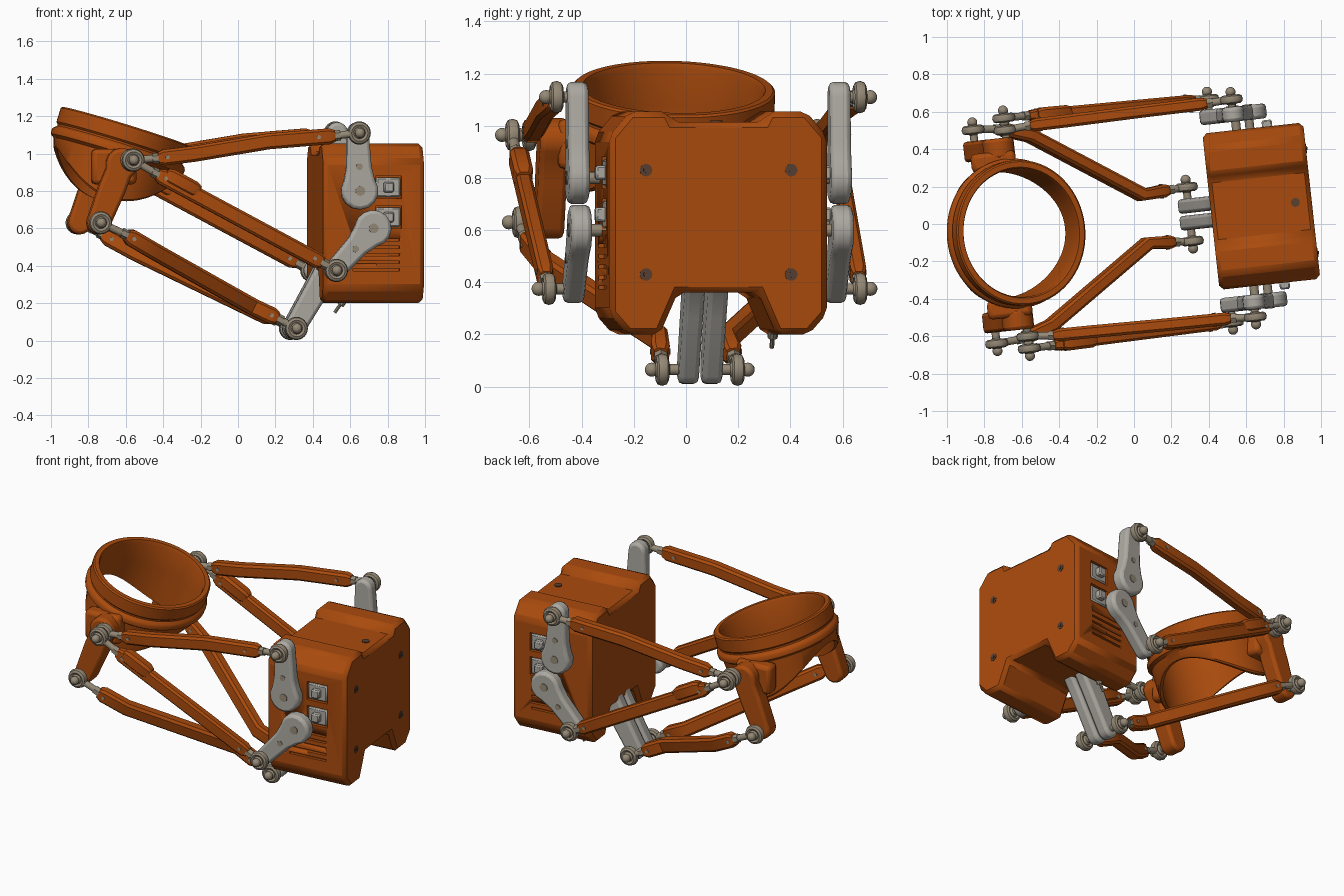
import bpy, bmesh, math
from mathutils import Matrix, Vector

if "Cube" in bpy.data.objects:
    bpy.data.objects.remove(bpy.data.objects["Cube"])

# Everything is built in a frame symmetric about local y = 0, then yawed slightly
FRAME = Matrix.Rotation(math.radians(6.3), 4, 'Z') @ Matrix.Translation((0, 0.02, 0))
Y = Vector((0, 1, 0))


def material(name, rgb):
    m = bpy.data.materials.new(name)
    m.diffuse_color = (*rgb, 1)
    m.use_nodes = True
    m.node_tree.nodes["Principled BSDF"].inputs["Base Color"].default_value = m.diffuse_color
    return m


ORANGE = material("orange_paint", (0.40, 0.07, 0.004))
STEEL = material("worn_steel", (0.30, 0.25, 0.18))
LIGHT = material("light_grey", (0.42, 0.40, 0.36))
DARK = material("dark_metal", (0.10, 0.05, 0.03))


def finish(bm, name, mat, mirror=True, bevel=0, seg=1):
    bmesh.ops.recalc_face_normals(bm, faces=bm.faces)
    me = bpy.data.meshes.new(name)
    bm.to_mesh(me)
    bm.free()
    ob = bpy.data.objects.new(name, me)
    bpy.context.collection.objects.link(ob)
    ob.matrix_world = FRAME
    me.materials.append(mat)
    if bevel:
        b = ob.modifiers.new("bevel", 'BEVEL')
        b.width, b.segments = bevel, seg
        b.limit_method, b.angle_limit = 'ANGLE', math.radians(30)
    if mirror:
        m = ob.modifiers.new("mirror", 'MIRROR')
        m.use_axis = (False, True, False)
        m.use_mirror_merge = False
    bpy.ops.object.select_all(action='DESELECT')
    bpy.context.view_layer.objects.active = ob
    ob.select_set(True)
    bpy.ops.object.shade_smooth_by_angle(angle=math.radians(35))
    return ob


def box(bm, c, s):
    bmesh.ops.create_cube(bm, size=1, matrix=Matrix.Translation(c) @ Matrix.Diagonal((*s, 1)))


def rod(bm, a, b, r, seg=16):
    a, b = Vector(a), Vector(b)
    rot = (b - a).to_track_quat('Z', 'Y').to_matrix().to_4x4()
    bmesh.ops.create_cone(bm, cap_ends=True, segments=seg, radius1=r, radius2=r,
                          depth=(b - a).length, matrix=Matrix.Translation((a + b) / 2) @ rot)


def ball(bm, p, r):
    bmesh.ops.create_uvsphere(bm, u_segments=16, v_segments=10, radius=r,
                              matrix=Matrix.Translation(p))


def lathe(bm, rings, mat, seg):
    """rings(angle) gives a closed (r, h) profile, swept round the z axis of mat."""
    loops = []
    for i in range(seg):
        t = 2 * math.pi * i / seg
        loops.append([bm.verts.new(mat @ Vector((r * math.cos(t), r * math.sin(t), h)))
                      for r, h in rings(t)])
    for a, b in zip(loops, loops[1:] + loops[:1]):
        for j in range(len(a)):
            bm.faces.new((a[j], b[j], b[j - 1], a[j - 1]))


def prism(bm, pts, vec):
    """Extrude a closed outline along vec."""
    f = bm.faces.new([bm.verts.new(p) for p in pts])
    ex = bmesh.ops.extrude_face_region(bm, geom=[f])
    bmesh.ops.translate(bm, vec=vec, verts=[g for g in ex["geom"] if isinstance(g, bmesh.types.BMVert)])


def arm(bm, p, rp, q, rq, y0, y1):
    """Servo horn: round bulb at p, straight neck to a round tip at q (x, z)."""
    p, q = Vector(p), Vector(q)
    d = (q - p).normalized()
    n = Vector((-d.y, d.x))
    L = (q - p).length
    out = [p + rp * (d * math.cos(a) + n * math.sin(a))
           for a in [math.radians(55 + 25 * i) for i in range(11)]]
    out += [p + d * L * 0.42 - n * rq * 1.15]
    out += [q + rq * (d * math.cos(a) + n * math.sin(a))
            for a in [math.radians(-90 + 22.5 * i) for i in range(9)]]
    out += [p + d * L * 0.42 + n * rq * 1.15]
    prism(bm, [(v.x, y0, v.y) for v in out], (0, y1 - y0, 0))


def bar(bm, path, thick, high):
    """Chamfered bar along a path with tapered ends."""
    pts = [Vector(p) for p in path]
    t0, t1 = (pts[1] - pts[0]).normalized(), (pts[-1] - pts[-2]).normalized()
    pts = [pts[0], pts[0] + t0 * .03] + pts[1:-1] + [pts[-1] - t1 * .03, pts[-1]]
    rows = []
    for i, p in enumerate(pts):
        t = (pts[min(i + 1, len(pts) - 1)] - pts[max(i - 1, 0)]).normalized()
        side = (Y - t * t.y).normalized()
        up = t.cross(side)
        k = 0.72 if i in (0, len(pts) - 1) else 1
        a, b, c = thick / 2 * k, high / 2 * k, thick * .2 * k
        sec = [(a, b - c), (a - c, b), (c - a, b), (-a, b - c),
               (-a, c - b), (c - a, -b), (a - c, -b), (a, c - b)]
        rows.append([bm.verts.new(p + side * u + up * v) for u, v in sec])
    for a, b in zip(rows, rows[1:]):
        for j in range(8):
            bm.faces.new((a[j], a[j - 1], b[j - 1], b[j]))
    bm.faces.new(rows[0])
    bm.faces.new(rows[-1])


def rod_end(bm, p, toward, pin):
    """Ball on a bolt, eye ring and threaded shaft reaching into the link."""
    p, toward = Vector(p), Vector(toward)
    d = (toward - p).normalized()
    ball(bm, p, .036)
    rod(bm, p - Y * pin, p + Y * .04, .021)
    ball(bm, p + Y * .04, .027)
    rot = Matrix.Translation(p) @ Matrix.Rotation(math.pi / 2, 4, 'X')
    sec = [(.044 + .018 * math.cos(a), .024 * math.sin(a))
           for a in [math.pi / 4 * k for k in range(8)]]
    lathe(bm, lambda t: sec, rot, 24)
    rod(bm, p + d * .05, toward + d * .04, .02)
    rod(bm, toward - d * .03, toward + d * .01, .028, 6)


# Housing with notched bottom, recessed top and side vents
half = [(.155, .36), (.225, .2), (.35, .2), (.42, .28), (.42, .96), (.34, 1.055), (.195, 1.055), (.175, 1.015)]
outline = half + [(-y, z) for y, z in reversed(half)]
bm = bmesh.new()
prism(bm, [(.416, y, z) for y, z in outline], (.542, 0, 0))
housing = finish(bm, "housing", ORANGE, mirror=False, bevel=.034, seg=1)
bm = bmesh.new()
for i in range(5):
    box(bm, (.70, .42, .38 + .04 * i), (.25, .04, .013))
for z in (.66, .82):
    box(bm, (.765, .42, z), (.14, .04, .12))
cutter = finish(bm, "vent_cutter", DARK)
cutter.hide_render = True
cutter.hide_viewport = True
cut = housing.modifiers.new("vents", 'BOOLEAN')
cut.object, cut.operation = cutter, 'DIFFERENCE'

# Servo bodies showing through the sides
bm = bmesh.new()
for z in (.66, .82):
    box(bm, (.765, .405, z), (.13, .03, .105))
    box(bm, (.765, .425, z), (.055, .06, .055))
finish(bm, "servo_blocks", LIGHT, bevel=.008)

# Housing screws and the small cable stub below
bm = bmesh.new()
for z in (.43, .83):
    rod(bm, (.93, .28, z), (.961, .28, z), .024)
    rod(bm, (.93, .28, z), (.966, .28, z), .011, 6)
finish(bm, "housing_screws", DARK)
bm = bmesh.new()
rod(bm, (.87, .0, 1.0), (.87, .0, 1.02), .024)
finish(bm, "top_screw", DARK, mirror=False)
bm = bmesh.new()
rod(bm, (.62, .25, .25), (.55, .25, .15), .009, 8)
rod(bm, (.62, .25, .25), (.58, .25, .19), .02, 10)
finish(bm, "cable_stub", STEEL, mirror=False)

# Servo arms: two on each side, a pair in the centre notch
bm = bmesh.new()
arm(bm, (.60, .80), .10, (.59, 1.11), .058, .465, .545)
arm(bm, (.672, .60), .098, (.465, .375), .054, .465, .545)
finish(bm, "side_servo_arms", LIGHT, bevel=.018, seg=2)
bm = bmesh.new()
arm(bm, (.53, .46), .09, (.30, .066), .056, .006, .084)
finish(bm, "centre_servo_arms", LIGHT, bevel=.018, seg=2)
bm = bmesh.new()
for x, z, r in ((.60, .80, .026), (.595, .93, .018), (.672, .60, .026), (.575, .49, .018)):
    rod(bm, (x, .50, z), (x, .549, z), r)
for x, z in ((.60, .80), (.672, .60)):
    rod(bm, (x, .40, z), (x, .48, z), .024)
rod(bm, (.53, 0, .46), (.53, .2, .46), .03)
finish(bm, "arm_bolts_and_shafts", STEEL)


# Tilted holder ring with a flange and a collar that dips at both sides
def ring_profile(t):
    low = -.215 - .19 * abs(math.sin(t)) ** 2
    return [(.325, 0), (.352, 0), (.36, -.008), (.36, -.085), (.35, -.095), (.35, -.105),
            (.366, -.118), (.372, -.13), (.37, -.155), (.35, -.17), (.338, low + .01),
            (.33, low), (.312, low), (.318, -.17), (.318, -.02)]


tilt = (Matrix.Translation((-.603, 0, 1.145)) @ Matrix.Rotation(math.radians(17.2), 4, 'Y')
        @ Matrix.Diagonal((1, 1.08, 1, 1)))
bm = bmesh.new()
lathe(bm, ring_profile, tilt, 72)
finish(bm, "holder_ring", ORANGE, mirror=False)

# Side levers carrying the ring joints
bm = bmesh.new()
arm(bm, (-.675, .945), .085, (-.80, .63), .062, .405, .515)
finish(bm, "ring_levers", ORANGE, bevel=.018, seg=2)
bm = bmesh.new()
box(bm, (-.71, .395, .93), (.24, .10, .19))
finish(bm, "ring_ears", ORANGE, bevel=.025, seg=2)

# Links and their ball joints: (ball, path of bar, ball, thickness, height)
links = {
    "upper_link": ((-.63, .555, .965), [(-.49, .565, .975), (-.3, .567, .998), (.1, .574, 1.065), (.46, .578, 1.095)],
                   (.59, .585, 1.11), .068, .085),
    "lower_link": ((-.63, .62, .965), [(-.50, .618, .89), (.39, .603, .415)],
                   (.465, .60, .375), .06, .085),
    "centre_link": ((-.80, .575, .63), [(-.66, .565, .565), (-.50, .51, .475), (.06, .13, .185), (.20, .14, .118)],
                    (.30, .145, .065), .07, .09)}
ends = bmesh.new()
for name, (p, path, q, th, hi) in links.items():
    bm = bmesh.new()
    bar(bm, path, th, hi)
    if name == "lower_link":      # stepped pad near the ring end
        a, b = Vector(path[0]), Vector(path[-1])
        up = Vector((.01, 0, .02))
        bar(bm, [a.lerp(b, .04) + up, a.lerp(b, .24) + up], .074, .085)
    finish(bm, name + "s", ORANGE)
    bm = bmesh.new()
    f = .25 if len(path) > 2 else .05
    for c in (Vector(path[0]).lerp(Vector(path[1]), f), Vector(path[-1]).lerp(Vector(path[-2]), f)):
        rod(bm, c - Y * (th / 2 + .004), c + Y * (th / 2 + .004), .011, 10)
    finish(bm, name + "_screws", STEEL)
    rod_end(ends, p, path[0], .10)
    rod_end(ends, q, path[-1], .07)
finish(ends, "rod_ends", STEEL)
